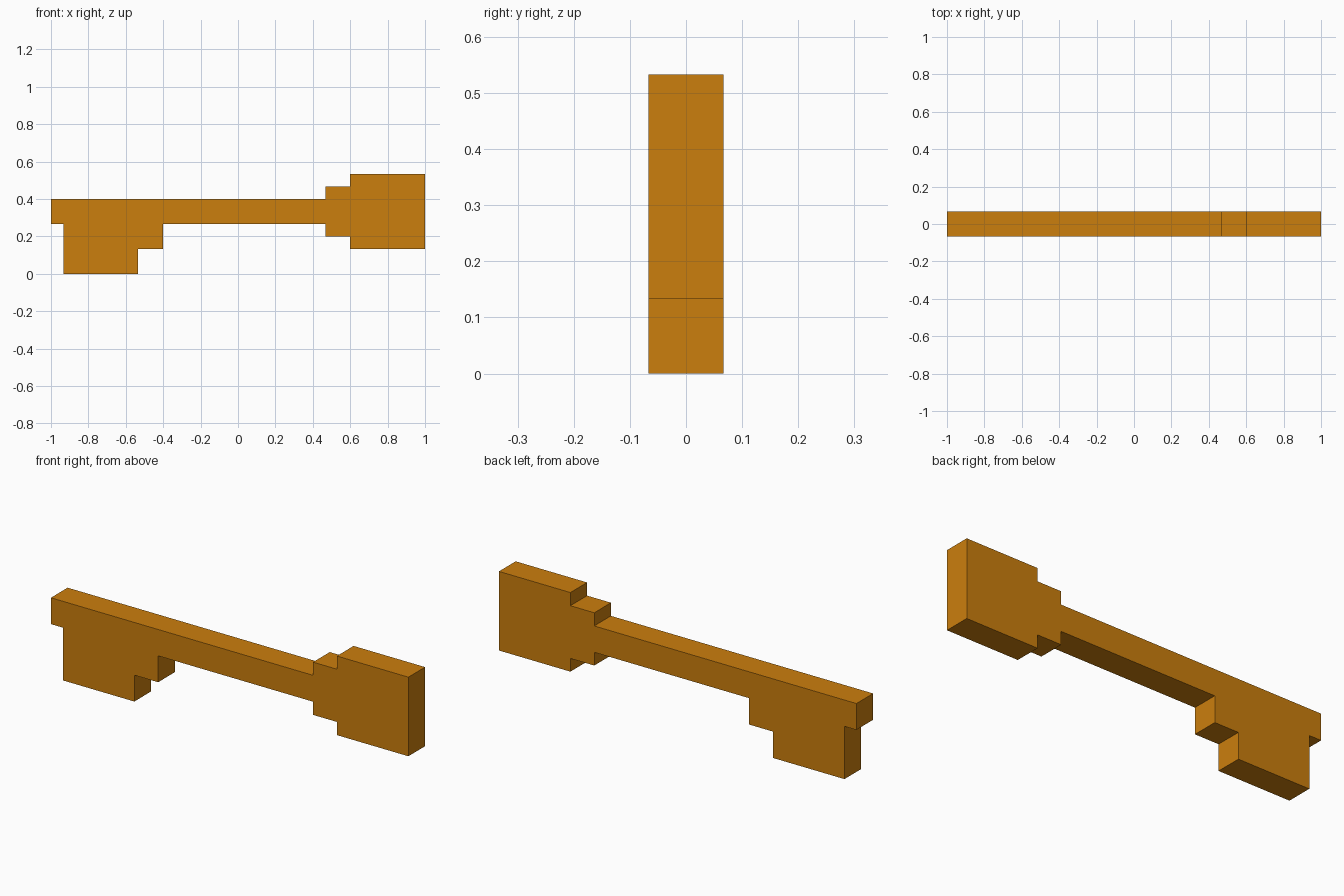
import bpy
import bmesh

if "Cube" in bpy.data.objects:
    bpy.data.objects.remove(bpy.data.objects["Cube"])

U = 1 / 15        # module: the whole key is 30 units long
HALF = U          # half thickness

gold = bpy.data.materials.new("golden_orange")
gold.diffuse_color = (0.60, 0.21, 0.004, 1)
gold.use_nodes = True
gold.node_tree.nodes["Principled BSDF"].inputs["Base Color"].default_value = gold.diffuse_color

# Stepped key outline (x, z) in module units: stem, tooth block, collar and grip
outline = [
    (-15, 6), (-15, 4), (-14, 4), (-14, 0), (-8, 0), (-8, 2), (-6, 2), (-6, 4),  # teeth
    (7, 4), (7, 3), (9, 3), (9, 2), (15, 2),                                     # underside
    (15, 8), (9, 8), (9, 7), (7, 7), (7, 6),                                     # grip and collar top
]

# Extrude the outline through the thickness
bm = bmesh.new()
front = bm.faces.new([bm.verts.new((x * U, -HALF, z * U)) for x, z in outline])
ext = bmesh.ops.extrude_face_region(bm, geom=[front], use_keep_orig=True)
moved = [g for g in ext["geom"] if isinstance(g, bmesh.types.BMVert)]
bmesh.ops.translate(bm, verts=moved, vec=(0, 2 * HALF, 0))
bmesh.ops.recalc_face_normals(bm, faces=bm.faces[:])

mesh = bpy.data.meshes.new("key")
bm.to_mesh(mesh)
bm.free()
mesh.materials.append(gold)
bpy.context.collection.objects.link(bpy.data.objects.new("key", mesh))
